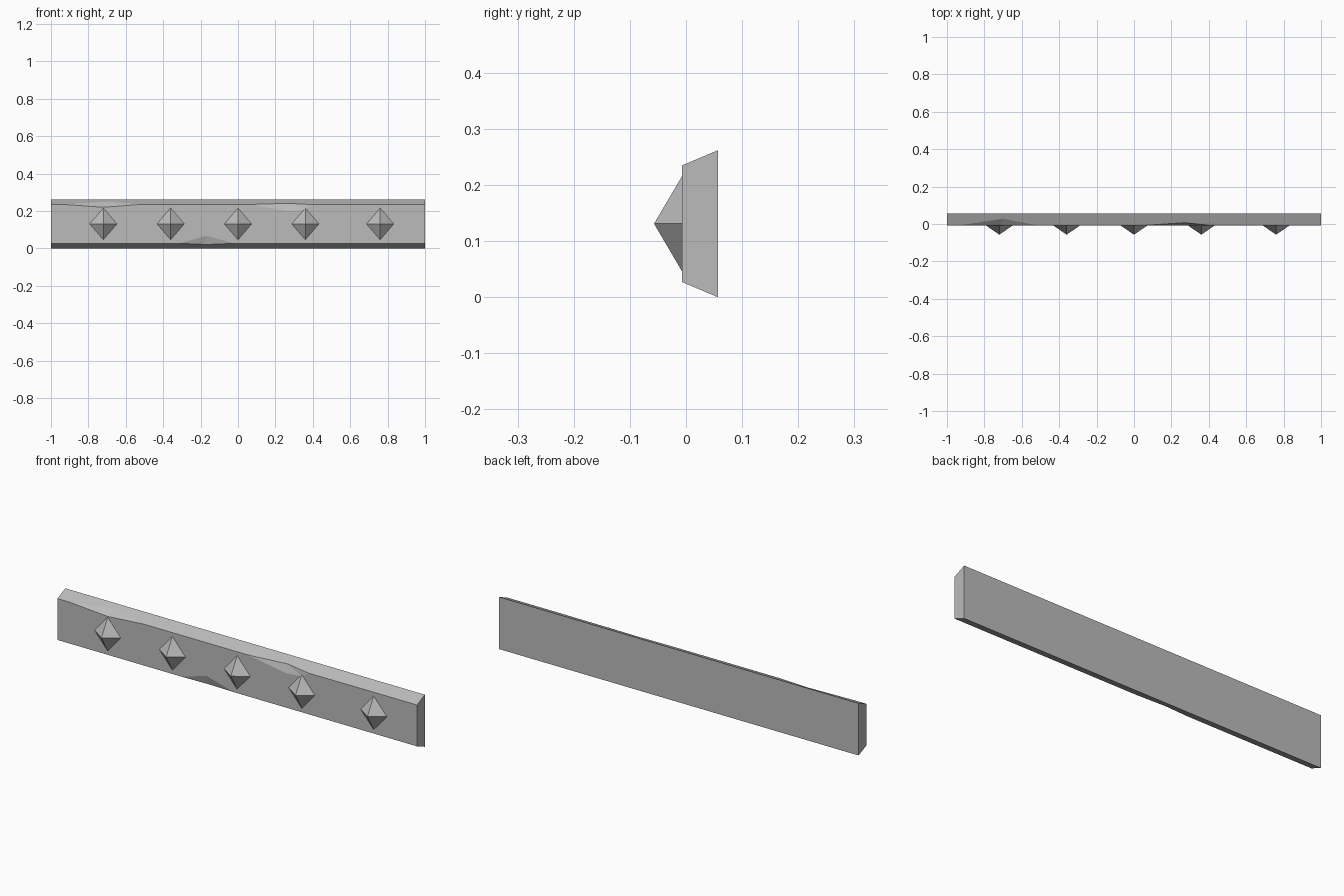
import bpy
import bmesh
from math import pi

cube = bpy.data.objects.get("Cube")
if cube:
    bpy.data.objects.remove(cube, do_unlink=True)

steel = bpy.data.materials.new("worn grey steel")
steel.use_nodes = True
grey = (0.5, 0.5, 0.5, 1)
steel.diffuse_color = grey
steel.node_tree.nodes["Principled BSDF"].inputs["Base Color"].default_value = grey

FRONT, BACK = -0.007, 0.057
HEIGHT, SLOPE = 0.262, 0.027
LOW, HIGH = SLOPE, HEIGHT - SLOPE


def bevel_y(z):
    """Depth of the sloping long faces at height z."""
    inset = min(z, HEIGHT - z)
    return BACK - (BACK - FRONT) * inset / SLOPE


# Chips along an edge: left x, right x, point on the slope, points on the front
top_chips = [
    (-0.93, -0.52, (-0.7, 0.25), [(-0.72, 0.22)]),
    (0.06, 0.75, (0.27, 0.241), [(0.27, 0.2), (0.36, 0.208), (0.4, 0.234)]),
]
bottom_chips = [(-0.31, -0.02, (-0.17, 0.021), [(-0.17, 0.068)])]

# Beam with chipped front edges
bm = bmesh.new()


def vert(x, y, z):
    return bm.verts.new((x, y, z))


def edge_with_chips(z, chips, ends):
    """Return the outlines on the slope and on the front; fill the chips."""
    slope, front = [ends[0]], [ends[0]]
    for left, right, (px, pz), points in chips:
        a, b = vert(left, FRONT, z), vert(right, FRONT, z)
        peak = vert(px, bevel_y(pz), pz)
        inner = [vert(x, FRONT, h) for x, h in points]
        chain = [a] + inner + [b]
        for v, w in zip(chain, chain[1:]):
            bm.faces.new((peak, v, w))
        slope += [a, peak, b]
        front += chain
    return slope + [ends[1]], front + [ends[1]]


top_front = [vert(x, FRONT, HIGH) for x in (-1, 1)]
low_front = [vert(x, FRONT, LOW) for x in (-1, 1)]
top_back = [vert(x, BACK, HEIGHT) for x in (-1, 1)]
low_back = [vert(x, BACK, 0) for x in (-1, 1)]
top_slope, top_line = edge_with_chips(HIGH, top_chips, top_front)
low_slope, low_line = edge_with_chips(LOW, bottom_chips, low_front)
bm.faces.new(low_line + top_line[::-1])
bm.faces.new(top_slope + top_back[::-1])
bm.faces.new(low_slope + low_back[::-1])
bm.faces.new(low_back + top_back[::-1])
for i in (0, 1):
    bm.faces.new((low_front[i], top_front[i], top_back[i], low_back[i]))
bmesh.ops.recalc_face_normals(bm, faces=bm.faces)
mesh = bpy.data.meshes.new("beam")
bm.to_mesh(mesh)
bm.free()
mesh.materials.append(steel)
bpy.context.collection.objects.link(bpy.data.objects.new("beam", mesh))

# Pyramid studs along the front
for n, x in enumerate((-0.72, -0.36, 0, 0.36, 0.76), 1):
    bpy.ops.mesh.primitive_cone_add(
        vertices=4, radius1=1, depth=0.05, end_fill_type='NOTHING',
        location=(x, FRONT - 0.025, HEIGHT / 2), rotation=(pi / 2, 0, 0))
    stud = bpy.context.object
    stud.name = f"stud_{n}"
    stud.scale = (0.073, 0.085, 1)
    stud.data.materials.append(steel)
